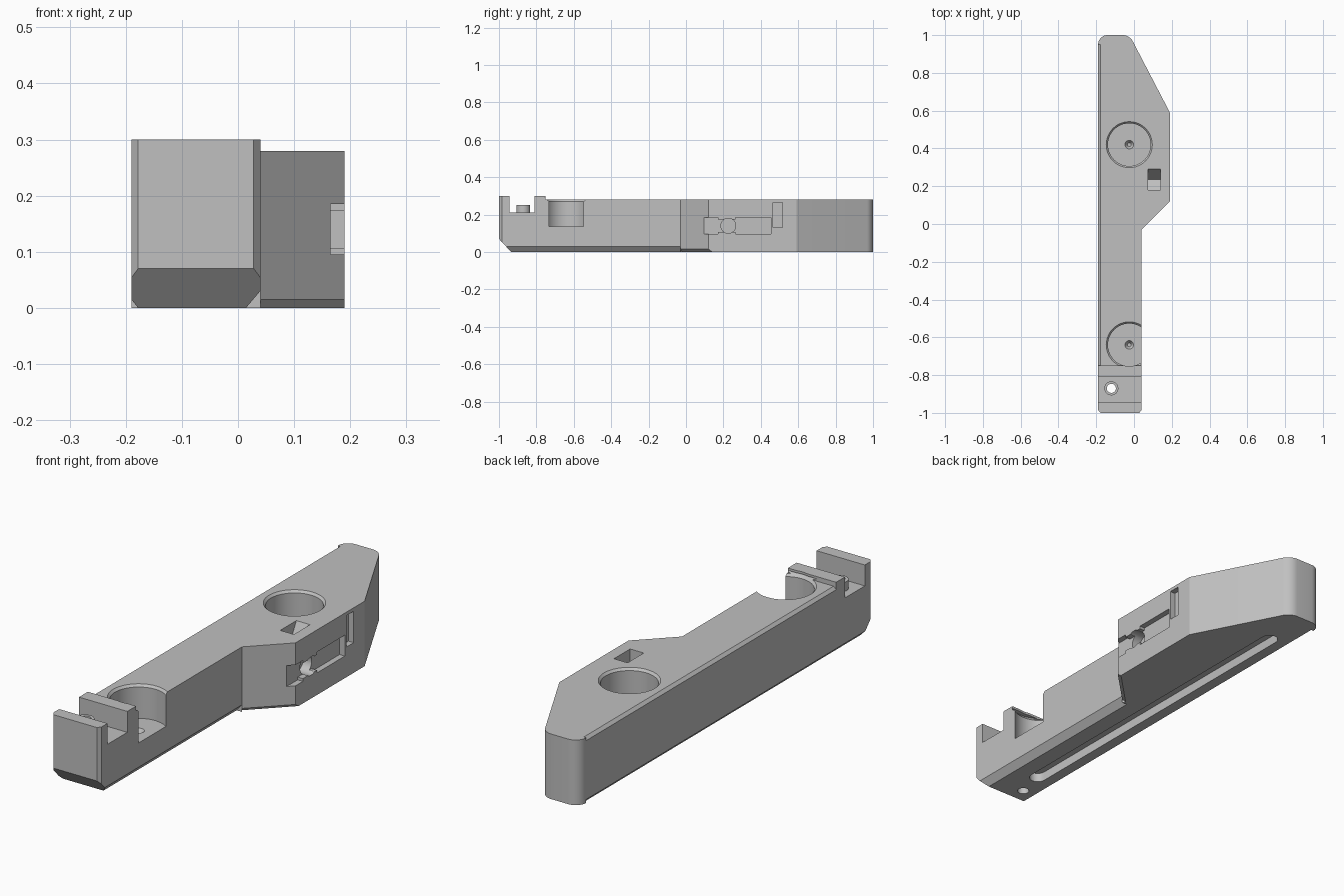
import bpy, bmesh, math
from mathutils import Matrix, Vector

if "Cube" in bpy.data.objects:
    bpy.data.objects.remove(bpy.data.objects["Cube"])

grey = bpy.data.materials.new("mid_grey")
grey.use_nodes = True
grey.diffuse_color = (0.53, 0.53, 0.53, 1)
grey.node_tree.nodes["Principled BSDF"].inputs["Base Color"].default_value = grey.diffuse_color


def finish(name, bm):
    bmesh.ops.recalc_face_normals(bm, faces=bm.faces)
    mesh = bpy.data.meshes.new(name)
    bm.to_mesh(mesh)
    bm.free()
    obj = bpy.data.objects.new(name, mesh)
    bpy.context.collection.objects.link(obj)
    mesh.materials.append(grey)
    return obj


def prism(name, points, axis, lo, hi, matrix=None):
    """Extrude a flat profile along x (yz points), y (xz points) or z (xy points)."""
    place = {"x": lambda a, b, c: (c, a, b),
             "y": lambda a, b, c: (a, c, b),
             "z": lambda a, b, c: (a, b, c)}[axis]
    bm = bmesh.new()
    face = bm.faces.new([bm.verts.new(place(a, b, lo)) for a, b in points])
    moved = bmesh.ops.extrude_face_region(bm, geom=[face])["geom"]
    shift = Vector(place(0, 0, hi - lo))
    bmesh.ops.translate(bm, vec=shift, verts=[v for v in moved if isinstance(v, bmesh.types.BMVert)])
    if matrix:
        bm.transform(matrix)
    return finish(name, bm)


def box(name, x, y, z):
    corners = [(x[0], y[0]), (x[1], y[0]), (x[1], y[1]), (x[0], y[1])]
    return prism(name, corners, "z", *z)


def cone(name, x, y, z, r, r_top=None):
    bm = bmesh.new()
    top = r if r_top is None else r_top
    bmesh.ops.create_cone(bm, cap_ends=True, segments=48, radius1=r, radius2=top, depth=z[1] - z[0],
                          matrix=Matrix.Translation((x, y, sum(z) / 2)))
    return finish(name, bm)


def arc(cx, cy, r, start, end, steps=8):
    angles = [math.radians(start + (end - start) * i / steps) for i in range(steps + 1)]
    return [(cx + r * math.cos(a), cy + r * math.sin(a)) for a in angles]


def combine(tool, operation="DIFFERENCE"):
    tool.hide_render = True
    mod = body.modifiers.new(tool.name, "BOOLEAN")
    mod.operation, mod.solver, mod.object = operation, "EXACT", tool
    bpy.context.view_layer.objects.active = body
    bpy.ops.object.modifier_apply(modifier=mod.name)
    bpy.data.objects.remove(tool)


# Body outline: narrow arm, side bulge and rounded back end
outline = [(-0.178, -1), (0.028, -1), (0.04, -0.985), (0.04, -0.03), (0.19, 0.12), (0.19, 0.59)]
outline += arc(-0.06, 0.94, 0.06, 27, 90) + arc(-0.14, 0.95, 0.05, 90, 180)
outline += [(-0.19, -0.985)]
body = prism("body", outline, "z", 0, 0.30)

# Step the top down behind the posts, and cut the notch between them
combine(box("top_step", (-1, 1), (-0.75, 2), (0.28, 0.5)))
combine(box("notch", (-1, 1), (-0.945, -0.81), (0.21, 0.5)))

# Chamfers along the nose, sides and angled face
combine(prism("nose_chamfer", [(-1.1, -0.1), (-1.1, 0.178), (-0.9, -0.038)], "x", -1, 1))
combine(prism("right_chamfer", [(0.01, -0.005), (0.06, -0.005), (0.06, 0.054)], "y", -2, -0.03))
combine(prism("left_low_chamfer", [(-0.17, -0.01), (-0.21, -0.01), (-0.21, 0.04)], "y", -2, 0.95))
combine(prism("left_top_chamfer", [(-0.168, 0.29), (-0.21, 0.29), (-0.21, 0.248)], "y", -0.75, 0.95))
turn = Matrix.Translation((0.04, -0.03, 0)) @ Matrix.Rotation(math.radians(45), 4, "Z")
combine(prism("angled_chamfer", [(0.02, -0.005), (-0.02, -0.005), (-0.02, 0.035)], "x", 0, 0.3, turn))

# Round pockets with a chamfered rim and a centre dimple
for y in (0.42, -0.64):
    combine(cone("pocket", -0.025, y, (0.135, 0.4), 0.113))
    combine(cone("pocket_rim", -0.025, y, (0.27, 0.29), 0.113, 0.131))
    combine(cone("dimple", -0.025, y, (0.115, 0.137), 0.01, 0.024))

# Raised collar with a through hole
combine(cone("collar", -0.12, -0.87, (0.19, 0.25), 0.037), "UNION")
combine(cone("through_hole", -0.12, -0.87, (-0.1, 0.4), 0.024))

# Sloped pit in the top of the bulge
combine(prism("pit", [(0.18, 0.4), (0.18, 0.2), (0.235, 0.18), (0.29, 0.28), (0.29, 0.4)], "x", 0.075, 0.14))

# Recesses and round bore in the side of the bulge
combine(box("front_recess", (0.165, 0.3), (0.0, 0.17), (0.095, 0.185)))
combine(box("recess_neck", (0.165, 0.3), (0.16, 0.28), (0.107, 0.173)))
combine(box("long_recess", (0.165, 0.3), (0.265, 0.455), (0.095, 0.185)))
combine(box("upright_recess", (0.165, 0.3), (0.465, 0.515), (0.13, 0.265)))
bore = arc(0.226, 0.14, 0.04, 0, 345, 23)
combine(prism("bore", bore, "x", 0.125, 0.3))

# Long groove with rounded ends underneath
groove = arc(-0.095, 0.775, 0.035, 0, 180, 12) + arc(-0.095, -0.745, 0.035, 180, 360, 12)
combine(prism("groove", groove, "z", -0.1, 0.04))

bpy.ops.object.select_all(action="DESELECT")
body.select_set(True)
bpy.context.view_layer.objects.active = body
bpy.ops.object.shade_smooth_by_angle(angle=math.radians(20))
